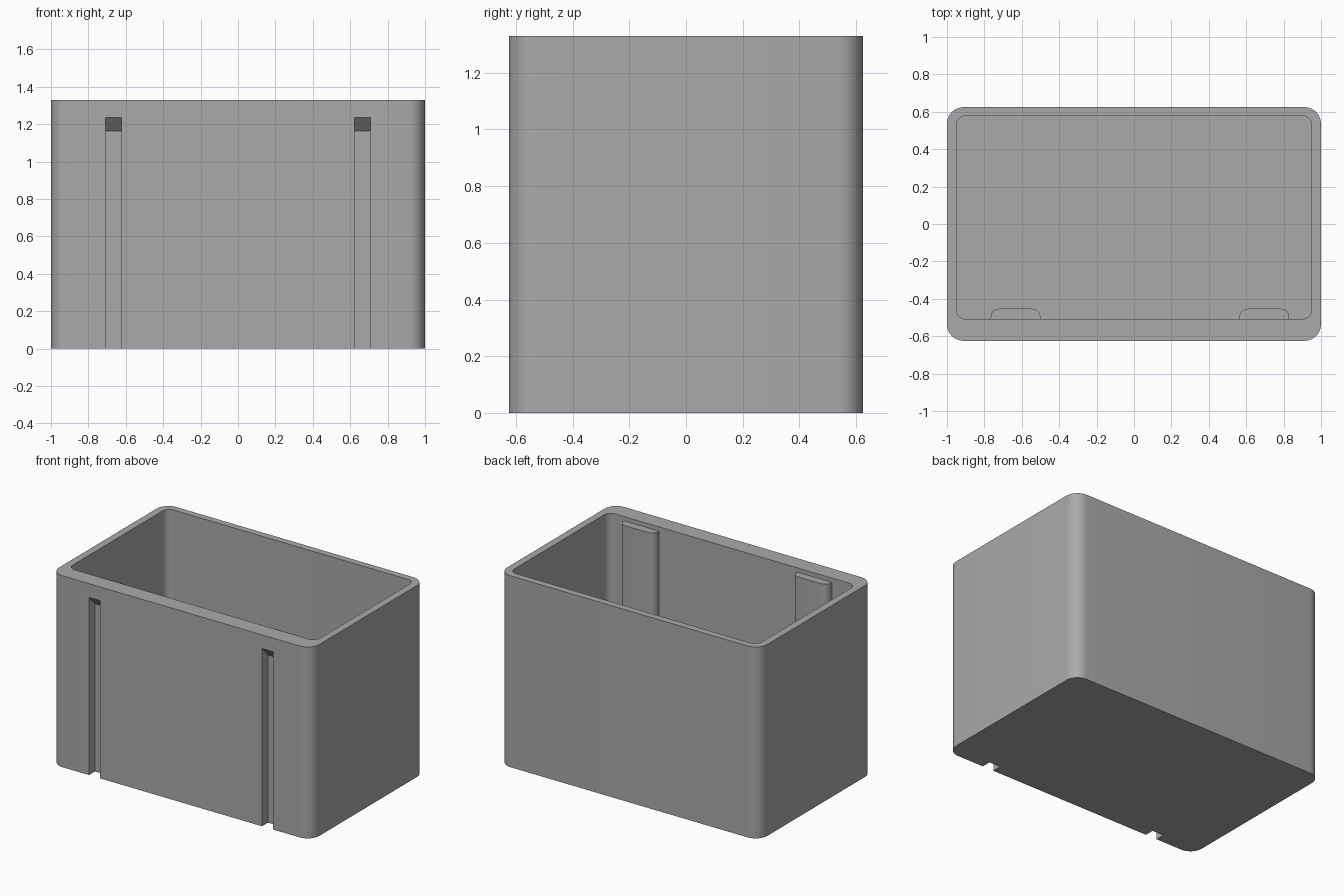
import bpy, bmesh, math

HEIGHT = 1.33


def rounded_rect(x0, x1, y0, y1, radii, steps=10):
    """Outline of a rectangle; radii run from the front left, counter-clockwise."""
    corners = [(x0, y0, 1, 1), (x1, y0, -1, 1), (x1, y1, -1, -1), (x0, y1, 1, -1)]
    points = []
    for i, ((cx, cy, sx, sy), r) in enumerate(zip(corners, radii)):
        if r == 0:
            points.append((cx, cy))
            continue
        for k in range(steps + 1):
            a = math.pi + math.pi / 2 * (i + k / steps)
            points.append((cx + sx * r + r * math.cos(a), cy + sy * r + r * math.sin(a)))
    return points


def prism(name, points, offset):
    """Extrude a closed loop of 3D points along an offset."""
    bm = bmesh.new()
    face = bm.faces.new([bm.verts.new(p) for p in points])
    new = bmesh.ops.extrude_face_region(bm, geom=[face])["geom"]
    bmesh.ops.translate(bm, vec=offset, verts=[v for v in new if isinstance(v, bmesh.types.BMVert)])
    bmesh.ops.recalc_face_normals(bm, faces=bm.faces)
    mesh = bpy.data.meshes.new(name)
    bm.to_mesh(mesh)
    bm.free()
    obj = bpy.data.objects.new(name, mesh)
    bpy.context.collection.objects.link(obj)
    return obj


def upright(name, outline, z0, z1):
    return prism(name, [(x, y, z0) for x, y in outline], (0, 0, z1 - z0))


def combine(target, tool, operation):
    mod = target.modifiers.new(tool.name, 'BOOLEAN')
    mod.operation = operation
    mod.solver = 'EXACT'
    mod.object = tool
    bpy.ops.object.select_all(action='DESELECT')
    bpy.context.view_layer.objects.active = target
    target.select_set(True)
    bpy.ops.object.modifier_apply(modifier=mod.name)
    bpy.data.objects.remove(tool)


if "Cube" in bpy.data.objects:
    bpy.data.objects.remove(bpy.data.objects["Cube"])

# Grey plastic
plastic = bpy.data.materials.new("grey_plastic")
plastic.use_nodes = True
grey = (0.4, 0.4, 0.4, 1)
plastic.diffuse_color = grey
plastic.node_tree.nodes["Principled BSDF"].inputs["Base Color"].default_value = grey

# Open box with a thicker front wall
box = upright("storage_box", rounded_rect(-1, 1, -0.625, 0.625, [0.09] * 4), 0, HEIGHT)
cavity = upright("cavity", rounded_rect(-0.95, 0.95, -0.508, 0.578, [0.05] * 4), 0.05, HEIGHT + 0.1)
combine(box, cavity, 'DIFFERENCE')

for slot_x in (-0.665, 0.665):
    # Inner rib behind each slot
    rib_x = slot_x + 0.032
    rib = upright("rib", rounded_rect(rib_x - 0.133, rib_x + 0.133, -0.55, -0.453,
                                      [0, 0, 0.045, 0.045]), 0.03, 1.30)
    combine(box, rib, 'UNION')

    # Mounting slot, open at the bottom with a sloping top
    profile = [(-0.7, -0.1), (-0.56, -0.1), (-0.56, 1.165), (-0.625, 1.235), (-0.7, 1.316)]
    slot = prism("slot", [(slot_x - 0.043, y, z) for y, z in profile], (0.086, 0, 0))
    combine(box, slot, 'DIFFERENCE')

box.data.materials.clear()
box.data.materials.append(plastic)
for poly in box.data.polygons:
    poly.material_index = 0
bpy.ops.object.shade_smooth_by_angle(angle=math.radians(30))
